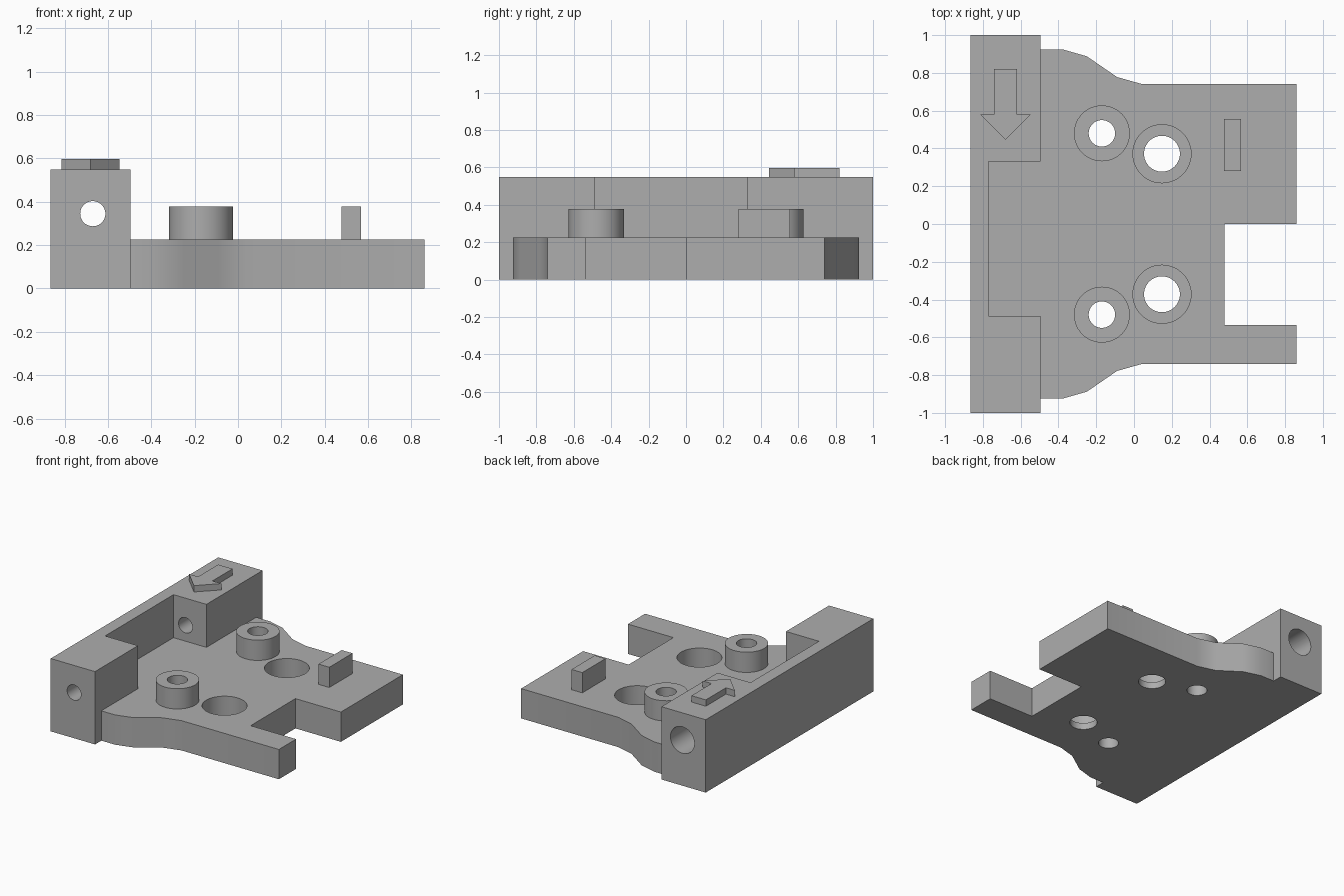
import bpy
import bmesh
from math import radians
from mathutils import Matrix

cube = bpy.data.objects.get("Cube")
if cube:
    bpy.data.objects.remove(cube, do_unlink=True)

GREY = (0.42, 0.42, 0.42, 1)
grey = bpy.data.materials.new("plain_grey")
grey.use_nodes = True
grey.diffuse_color = GREY
grey.node_tree.nodes["Principled BSDF"].inputs["Base Color"].default_value = GREY

PLATE_TOP, RAIL_TOP, BOSS_TOP = 0.225, 0.55, 0.378


def finish(name, bm):
    bmesh.ops.recalc_face_normals(bm, faces=bm.faces)
    mesh = bpy.data.meshes.new(name)
    bm.to_mesh(mesh)
    bm.free()
    mesh.materials.append(grey)
    obj = bpy.data.objects.new(name, mesh)
    bpy.context.collection.objects.link(obj)
    return obj


def prism(name, outline, z0, z1):
    """Extrude a flat outline from z0 up to z1."""
    bm = bmesh.new()
    face = bm.faces.new([bm.verts.new((x, y, z0)) for x, y in outline])
    top = bmesh.ops.extrude_face_region(bm, geom=[face])["geom"]
    verts = [v for v in top if isinstance(v, bmesh.types.BMVert)]
    bmesh.ops.translate(bm, verts=verts, vec=(0, 0, z1 - z0))
    return finish(name, bm)


def box(name, x0, x1, y0, y1, z0, z1):
    return prism(name, [(x0, y0), (x1, y0), (x1, y1), (x0, y1)], z0, z1)


def cylinder(name, centre, radius, length, along_y=False):
    bm = bmesh.new()
    turn = Matrix.Rotation(radians(90), 4, "X") if along_y else Matrix()
    bmesh.ops.create_cone(bm, cap_ends=True, segments=48, radius1=radius, radius2=radius,
                          depth=length, matrix=Matrix.Translation(centre) @ turn)
    return finish(name, bm)


def cut(obj, cutters):
    """Subtract each cutter, then discard it."""
    bpy.context.view_layer.objects.active = obj
    for cutter in cutters:
        cutter.hide_render = True
        mod = obj.modifiers.new("cut", "BOOLEAN")
        mod.operation, mod.solver, mod.object = "DIFFERENCE", "EXACT", cutter
        bpy.ops.object.modifier_apply(modifier=mod.name)
        bpy.data.objects.remove(cutter, do_unlink=True)


def smooth(obj):
    bpy.ops.object.select_all(action="DESELECT")
    obj.select_set(True)
    bpy.context.view_layer.objects.active = obj
    bpy.ops.object.shade_smooth_by_angle(angle=radians(30))


# Base plate: flared shoulders, with a slot cut in the outer edge
shoulder = [(-0.495, 0.925), (-0.38, 0.925), (-0.25, 0.888), (-0.09, 0.778),
            (0.045, 0.74), (0.86, 0.74)]
slot = [(0.86, 0), (0.48, 0), (0.48, -0.535), (0.86, -0.535)]
plate = prism("base_plate", shoulder + slot + [(x, -y) for x, y in reversed(shoulder)],
              0, PLATE_TOP)

# Bosses with through holes, and counterbored screw holes beside them
for side, label in ((1, "back"), (-1, "front")):
    bx, by = -0.17, side * 0.48
    sx, sy = 0.148, side * 0.372
    boss = cylinder(label + "_boss", (bx, by, (PLATE_TOP + BOSS_TOP) / 2), 0.148,
                    BOSS_TOP - PLATE_TOP)
    cut(boss, [cylinder("boss_bore", (bx, by, 0.2), 0.07, 1)])
    smooth(boss)
    cut(plate, [cylinder("plate_bore", (bx, by, 0), 0.07, 1),
                cylinder("screw_bore", (sx, sy, 0), 0.095, 1),
                cylinder("counterbore", (sx, sy, 0.55), 0.154, 1)])
smooth(plate)

# Side rail with a recessed middle and a stepped bore running its length
rail = box("side_rail", -0.865, -0.495, -1, 1, 0, RAIL_TOP)
cut(rail, [box("recess", -0.77, 0, -0.487, 0.33, PLATE_TOP, 1),
           cylinder("rail_bore", (-0.67, 0, 0.345), 0.058, 3, True),
           cylinder("rail_counterbore", (-0.67, 1.1, 0.345), 0.1, 1, True)])
smooth(rail)

# Raised arrow on the rail, pointing to the front
half = [(0.06, 0.82), (0.06, 0.58), (0.134, 0.58)]
arrow = [(-0.68 + x, y) for x, y in half] + [(-0.68, 0.445)]
arrow += [(-0.68 - x, y) for x, y in reversed(half)]
prism("arrow", arrow, RAIL_TOP, 0.598)

# Upright tab on the plate
box("upright_tab", 0.477, 0.567, 0.28, 0.557, PLATE_TOP, BOSS_TOP)
